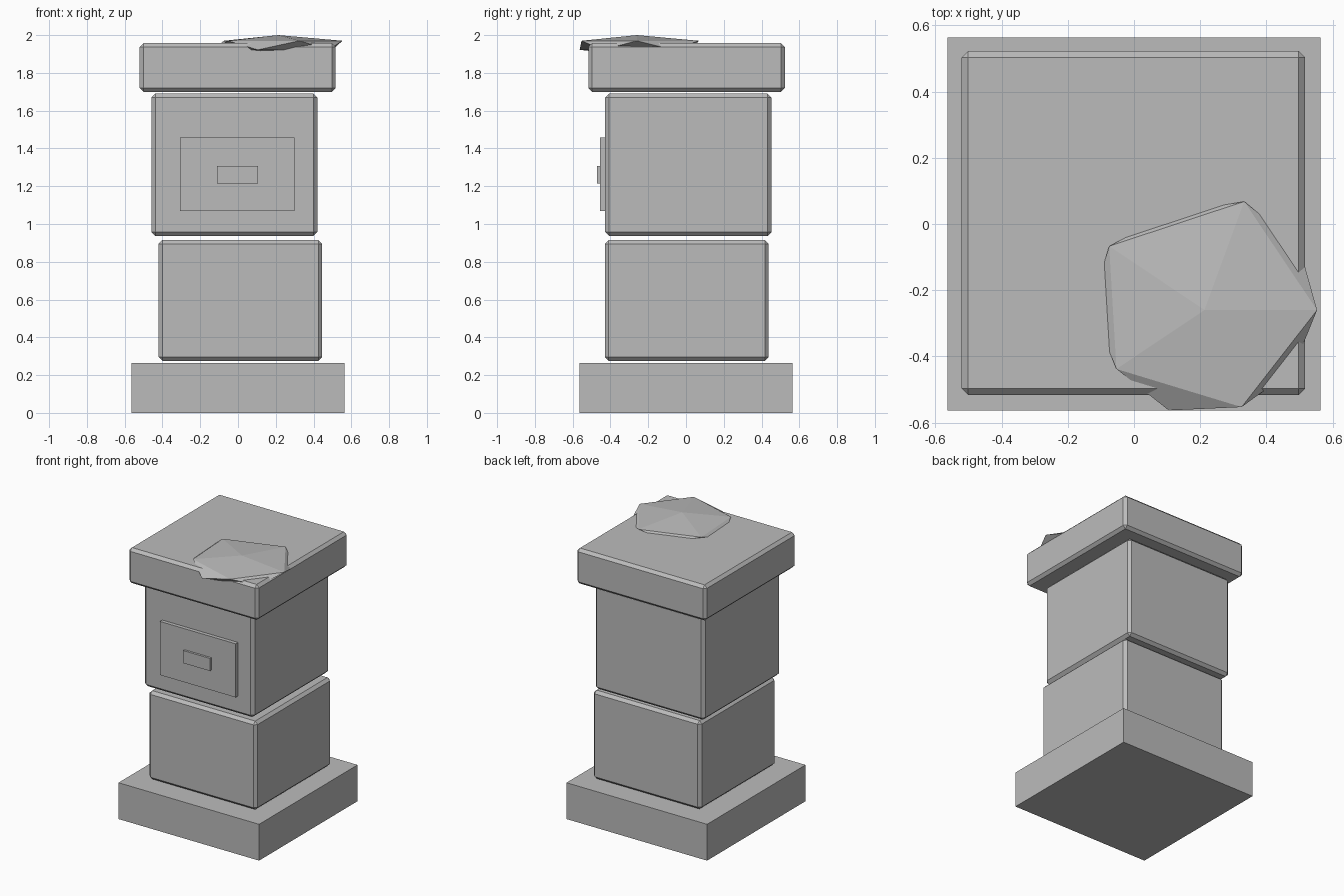
import bpy
import bmesh
from mathutils import Vector

cube = bpy.data.objects.get("Cube")
if cube:
    bpy.data.objects.remove(cube, do_unlink=True)

stone = bpy.data.materials.new("grey_stone")
stone.use_nodes = True
GREY = (0.5, 0.5, 0.5, 1)
stone.diffuse_color = GREY
stone.node_tree.nodes["Principled BSDF"].inputs["Base Color"].default_value = GREY


def finish(name, bm):
    """Turn a bmesh into a named, flat-shaded object."""
    bmesh.ops.recalc_face_normals(bm, faces=bm.faces)
    mesh = bpy.data.meshes.new(name)
    bm.to_mesh(mesh)
    bm.free()
    mesh.materials.append(stone)
    obj = bpy.data.objects.new(name, mesh)
    bpy.context.collection.objects.link(obj)
    return obj


def block(name, low, high, chamfer=0):
    """Box between two corners, optionally with chamfered edges."""
    low, high = Vector(low), Vector(high)
    bm = bmesh.new()
    bmesh.ops.create_cube(bm, size=1)
    bmesh.ops.scale(bm, vec=high - low, verts=bm.verts)
    bmesh.ops.translate(bm, vec=(low + high) / 2, verts=bm.verts)
    obj = finish(name, bm)
    if chamfer:
        bevel = obj.modifiers.new("Chamfer", 'BEVEL')
        bevel.width = chamfer
        bevel.segments = 1
    return obj


# Stacked pillar blocks, slightly out of line with each other
block("base", (-.563, -.563, 0), (.563, .563, .263))
block("lower_block", (-.42, -.43, .275), (.445, .437, .915), .02)
block("upper_block", (-.458, -.428, .937), (.42, .452, 1.69), .02)
block("cap_slab", (-.521, -.517, 1.7), (.517, .523, 1.957), .02)

# Front plaque with its small raised bar
block("plaque", (-.307, -.455, 1.07), (.3, -.42, 1.458))
block("plaque_bar", (-.11, -.471, 1.215), (.105, -.45, 1.306))


# Flattened, irregular twenty-sided clump lying over the cap corner
upper_ring = [(.553, -.26), (.333, .068), (-.075, -.067), (-.053, -.438), (.325, -.553)]
lower_ring = [(.5, -.07), (.11, .03), (-.13, -.25), (.105, -.563), (.48, -.44)]

bm = bmesh.new()
top = bm.verts.new((.213, -.26, 2))
bottom = bm.verts.new((.21, -.26, 1.89))
upper = [bm.verts.new((x, y, 1.97)) for x, y in upper_ring]
lower = [bm.verts.new((x, y, 1.922)) for x, y in lower_ring]
for i in range(5):
    j = (i + 1) % 5
    bm.faces.new((top, upper[i], upper[j]))
    bm.faces.new((upper[i], lower[i], upper[j]))
    bm.faces.new((lower[i], lower[j], upper[j]))
    bm.faces.new((bottom, lower[j], lower[i]))
finish("moss_clump", bm)
